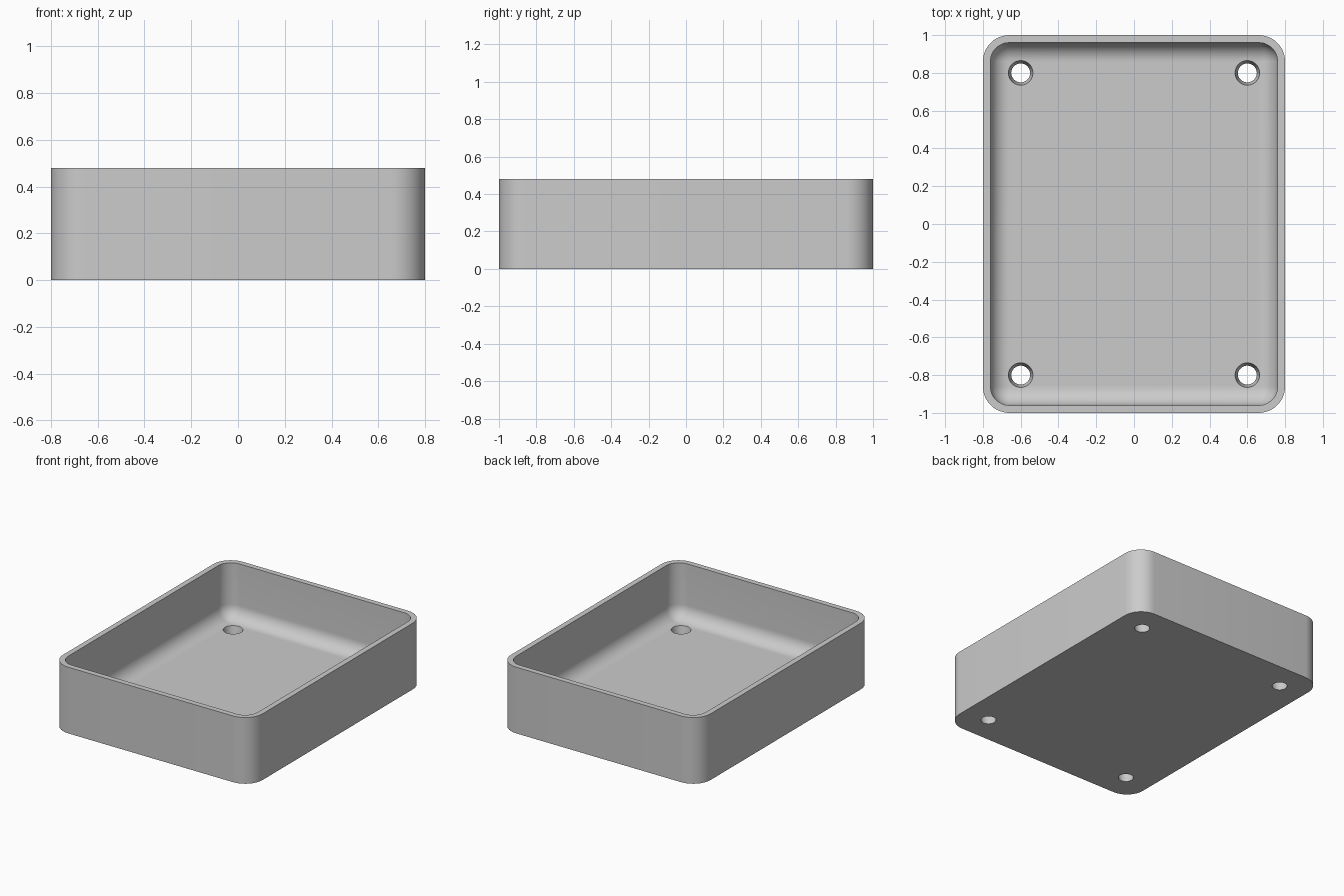
import bpy, bmesh
from math import sin, cos, pi, radians

if "Cube" in bpy.data.objects:
    bpy.data.objects.remove(bpy.data.objects["Cube"], do_unlink=True)

HALF_X, HALF_Y, HEIGHT = 0.8, 1.0, 0.48
CORNER, WALL, FLOOR = 0.14, 0.04, 0.08
INNER = CORNER - WALL
STEPS = 12

grey = bpy.data.materials.new("plain_grey")
grey.use_nodes = True
colour = (0.6, 0.6, 0.6, 1)
grey.diffuse_color = colour
grey.node_tree.nodes["Principled BSDF"].inputs["Base Color"].default_value = colour


def rounded_ring(bm, radius, z):
    """Rounded rectangle whose corner centres stay fixed."""
    ring = []
    for quarter, (sx, sy) in enumerate([(1, 1), (-1, 1), (-1, -1), (1, -1)]):
        for i in range(STEPS + 1):
            a = (quarter + i / STEPS) * pi / 2
            ring.append(bm.verts.new((sx * (HALF_X - CORNER) + radius * cos(a),
                                      sy * (HALF_Y - CORNER) + radius * sin(a), z)))
    return ring


# Tray shell: outer wall, rim, inner wall, then the fillet down to the floor
profile = [(CORNER, 0), (CORNER, HEIGHT), (INNER, HEIGHT)]
for i in range(STEPS + 1):
    a = i / STEPS * pi / 2
    profile.append((INNER * cos(a), FLOOR + INNER * (1 - sin(a))))

bm = bmesh.new()
rings = [rounded_ring(bm, r, z) for r, z in profile]
for low, high in zip(rings, rings[1:]):
    for i in range(len(low)):
        j = (i + 1) % len(low)
        bm.faces.new((low[i], low[j], high[j], high[i]))
bm.faces.new(rings[0][::-1])
bm.faces.new(rings[-1])
bmesh.ops.remove_doubles(bm, verts=bm.verts, dist=1e-4)
bmesh.ops.recalc_face_normals(bm, faces=bm.faces)
mesh = bpy.data.meshes.new("tray")
bm.to_mesh(mesh)
bm.free()
mesh.materials.append(grey)
tray = bpy.data.objects.new("tray", mesh)
bpy.context.collection.objects.link(tray)

# Tapered screw holes, one near each corner of the floor
bm = bmesh.new()
for sx in (-1, 1):
    for sy in (-1, 1):
        cone = bmesh.ops.create_cone(bm, cap_ends=True, segments=48,
                                     radius1=0.045, radius2=0.07, depth=FLOOR * 5 / 3)
        bmesh.ops.translate(bm, verts=cone["verts"], vec=(sx * 0.6, sy * 0.8, FLOOR / 2))
cut_mesh = bpy.data.meshes.new("hole_cutter")
bm.to_mesh(cut_mesh)
bm.free()
cut_mesh.materials.append(grey)
cutter = bpy.data.objects.new("hole_cutter", cut_mesh)
cutter.hide_render = True
bpy.context.collection.objects.link(cutter)

cut = tray.modifiers.new("holes", "BOOLEAN")
cut.operation = "DIFFERENCE"
cut.solver = "EXACT"
cut.object = cutter
bpy.ops.object.select_all(action="DESELECT")
bpy.context.view_layer.objects.active = tray
tray.select_set(True)
bpy.ops.object.modifier_apply(modifier=cut.name)
bpy.data.objects.remove(cutter, do_unlink=True)

bpy.ops.object.shade_smooth_by_angle(angle=radians(30))
